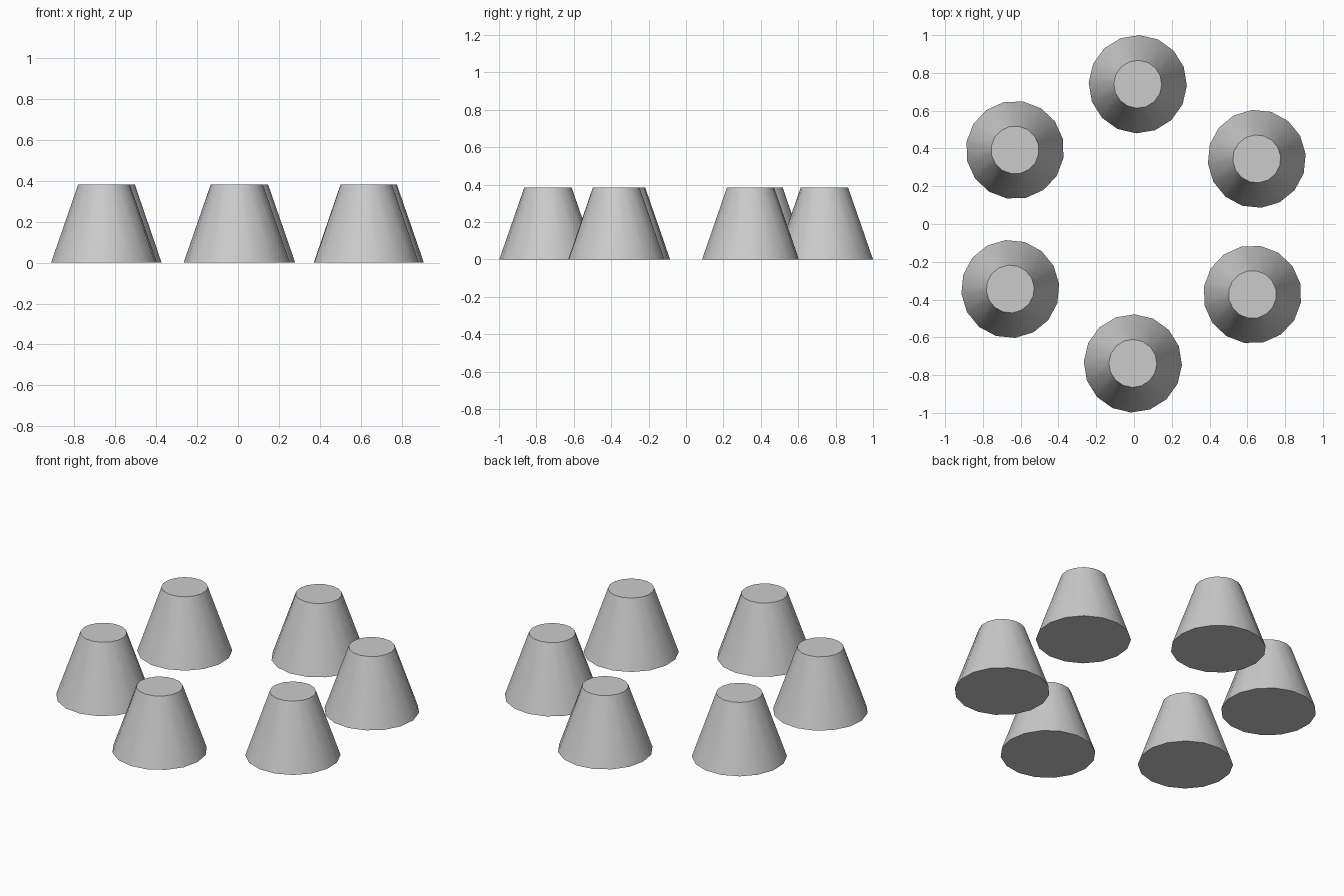
import bpy
from math import radians

if "Cube" in bpy.data.objects:
    bpy.data.objects.remove(bpy.data.objects["Cube"])

HEIGHT = 0.383
BASE_R, TOP_R = 0.26, 0.127

# Centres of the six tapered feet, set roughly on a ring
CENTRES = [(0.65, 0.345), (0.02, 0.74), (-0.63, 0.392),
           (-0.655, -0.344), (-0.006, -0.738), (0.627, -0.373)]


def tapered_foot(index, x, y):
    bpy.ops.mesh.primitive_cone_add(vertices=16, radius1=BASE_R, radius2=TOP_R,
                                    depth=HEIGHT, location=(x, y, HEIGHT / 2),
                                    rotation=(0, 0, radians(28 + 60 * index)))
    foot = bpy.context.object
    foot.name = f"tapered_foot_{index + 1}"
    # Smooth sides, crisp cap edges
    bpy.ops.object.shade_smooth_by_angle(angle=radians(30))


for i, (x, y) in enumerate(CENTRES):
    tapered_foot(i, x, y)
